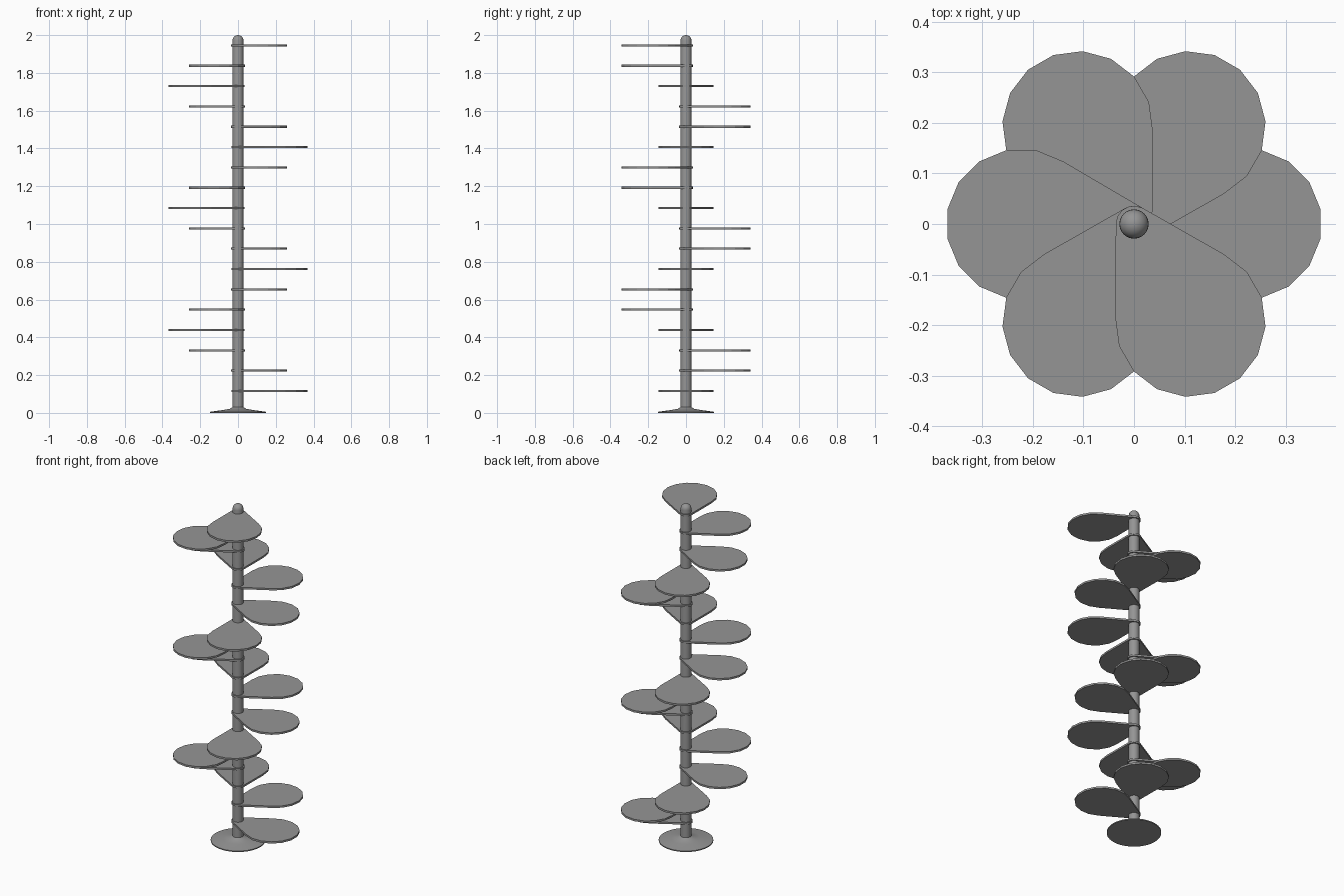
import bpy, bmesh
from math import sin, cos, pi, radians
from mathutils import Matrix

cube = bpy.data.objects.get("Cube")
if cube:
    bpy.data.objects.remove(cube)

grey = bpy.data.materials.new("plain_grey")
grey.use_nodes = True
colour = (0.3, 0.3, 0.3, 1)
grey.diffuse_color = colour
grey.node_tree.nodes["Principled BSDF"].inputs["Base Color"].default_value = colour


def add_object(name, bm):
    bmesh.ops.recalc_face_normals(bm, faces=bm.faces)
    mesh = bpy.data.meshes.new(name)
    bm.to_mesh(mesh)
    bm.free()
    mesh.materials.append(grey)
    obj = bpy.data.objects.new(name, mesh)
    bpy.context.collection.objects.link(obj)
    return obj


def smooth(obj, degrees):
    bpy.ops.object.select_all(action="DESELECT")
    obj.select_set(True)
    bpy.context.view_layer.objects.active = obj
    bpy.ops.object.shade_smooth_by_angle(angle=radians(degrees))


def lathe(name, profile, sides):
    bm = bmesh.new()
    verts = [bm.verts.new((r, 0, z)) for r, z in profile]
    edges = [bm.edges.new(pair) for pair in zip(verts, verts[1:])]
    bmesh.ops.spin(bm, geom=verts + edges, cent=(0, 0, 0), axis=(0, 0, 1),
                   angle=2 * pi, steps=sides)
    bmesh.ops.remove_doubles(bm, verts=bm.verts, dist=1e-5)
    smooth(add_object(name, bm), 40)


# Central pole with a domed top
R = 0.029
dome = [(R * cos(i * pi / 12), 2 - R + R * sin(i * pi / 12)) for i in range(6)]
lathe("pole", [(0, 0), (R, 0)] + dome + [(0, 2)], 24)

# Flared floor plate
lathe("floor_plate", [(0, 0), (0.147, 0), (0.147, 0.006), (0.08, 0.015),
                      (0.045, 0.021), (R, 0.03)], 32)

# Tread: a hub circle and a wide outer circle joined by straight sides
SIDES, THICK = 16, 0.011


def tread_mesh():
    bm = bmesh.new()
    for cx, radius in ((0, 0.036), (0.223, 0.149)):
        for i in range(SIDES):
            a = (i + 0.5) * 2 * pi / SIDES
            for z in (-THICK / 2, THICK / 2):
                bm.verts.new((cx + radius * cos(a), radius * sin(a), z))
    hull = bmesh.ops.convex_hull(bm, input=bm.verts)
    loose = {v for v in hull["geom_interior"] + hull["geom_unused"]
             if isinstance(v, bmesh.types.BMVert)}
    loose |= {v for v in bm.verts if not v.link_faces}
    bmesh.ops.delete(bm, geom=list(loose), context="VERTS")
    bmesh.ops.dissolve_limit(bm, angle_limit=radians(1), verts=bm.verts, edges=bm.edges)
    return bm


# Eighteen treads winding up in sixths of a turn
for n in range(18):
    bm = tread_mesh()
    bm.transform(Matrix.Translation((0, 0, 0.116 + n * 0.1076))
                 @ Matrix.Rotation(n * pi / 3, 4, "Z"))
    add_object(f"tread_{n + 1}", bm)
